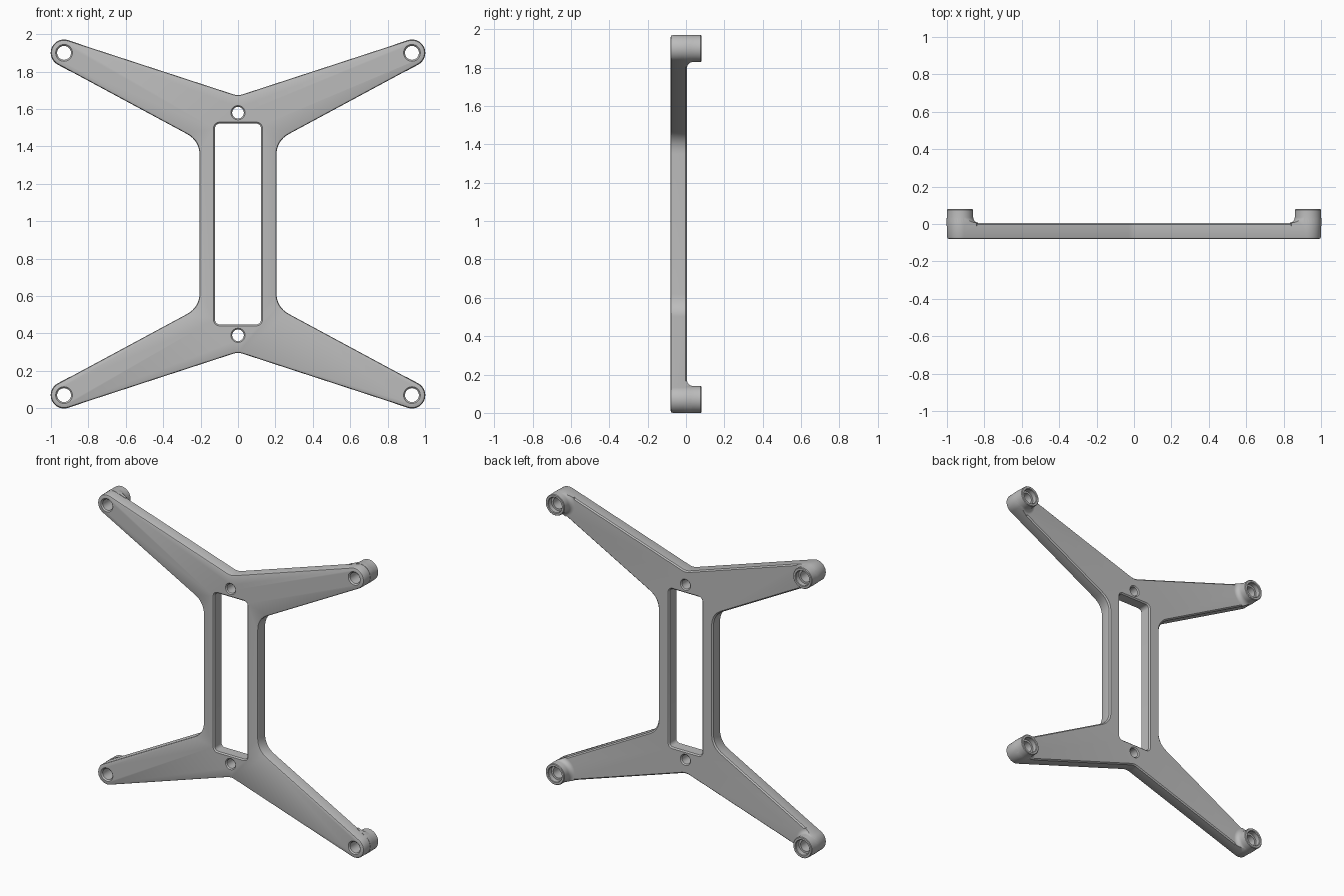
import bpy, bmesh
from math import sin, cos, pi, atan2, acos
from mathutils import Vector

cube = bpy.data.objects.get("Cube")
if cube:
    bpy.data.objects.remove(cube, do_unlink=True)

MID = 0.985                      # half of the height
BOSS = Vector((0.93, 0.915))     # corner boss centre, relative to the middle
FRONT, BACK, TIP = -0.08, 0.006, 0.08

grey = bpy.data.materials.new("satin grey")
grey.use_nodes = True
tone = (0.5, 0.5, 0.5, 1)
grey.diffuse_color = tone
grey.node_tree.nodes["Principled BSDF"].inputs["Base Color"].default_value = tone


def bezier(a, b, c, start=0.0, steps=8):
    ts = [start + (1 - start) * i / steps for i in range(steps + 1)]
    return [a * (1 - t) ** 2 + b * 2 * t * (1 - t) + c * t * t for t in ts]


def outline(grow=0.0):
    """Four-armed outline: one quarter, then mirrored twice."""
    r = 0.07 + grow
    notch = Vector((0, 0.685 + grow))
    waist = Vector((0.205 + grow, 0.445 - 0.6 * grow))

    def tangent(p, side):
        d = p - BOSS
        return atan2(d.y, d.x) % (2 * pi) + side * acos(r / d.length)

    a0, a1 = tangent(notch, -1), tangent(waist, 1) - 2 * pi
    arc = [BOSS + r * Vector((cos(a), sin(a)))
           for a in (a0 + (a1 - a0) * i / 24 for i in range(25))]
    along = notch + (arc[0] - notch).normalized() * 0.03
    quarter = bezier(Vector((-along.x, along.y)), notch, along, 0.5, 3) + arc
    out = waist + (arc[-1] - waist).normalized() * 0.08
    quarter += bezier(out, waist, waist - Vector((0, 0.08)))
    quarter[0].x = 0
    right = quarter + [Vector((p.x, -p.y)) for p in reversed(quarter)]
    return right + [Vector((-p.x, p.y)) for p in reversed(right[1:-1])]


def circle(centre, r, n=48):
    return [centre + r * Vector((cos(2 * pi * i / n), sin(2 * pi * i / n))) for i in range(n)]


def slot(grow=0.0):
    w, h, r = 0.123, 0.537, 0.025
    pts = []
    for k, (sx, sz) in enumerate(((1, 1), (-1, 1), (-1, -1), (1, -1))):
        c = Vector((sx * (w - r), sz * (h - r)))
        for i in range(7):
            a = (k + i / 6) * pi / 2
            pts.append(c + (r + grow) * Vector((cos(a), sin(a))))
    return pts


def loft(name, sections):
    """Closed solid through matching loops, each at its own depth."""
    bm = bmesh.new()
    rings = [[bm.verts.new((p.x, y, p.y + MID)) for p in loop] for y, loop in sections]
    for a, b in zip(rings, rings[1:]):
        for i in range(len(a)):
            j = (i + 1) % len(a)
            bm.faces.new((a[i], a[j], b[j], b[i]))
    bm.faces.new(rings[0])
    bm.faces.new(rings[-1])
    bmesh.ops.recalc_face_normals(bm, faces=bm.faces)
    mesh = bpy.data.meshes.new(name)
    bm.to_mesh(mesh)
    bm.free()
    mesh.materials.append(grey)
    ob = bpy.data.objects.new(name, mesh)
    bpy.context.collection.objects.link(ob)
    return ob


def turned(name, centre, profile):
    return loft(name, [(y, circle(centre, r)) for y, r in profile])


def combine(target, tool, operation):
    mod = target.modifiers.new(operation.lower(), 'BOOLEAN')
    mod.object, mod.operation, mod.solver = tool, operation, 'EXACT'
    bpy.context.view_layer.update()
    result = bpy.data.meshes.new_from_object(
        target.evaluated_get(bpy.context.evaluated_depsgraph_get()))
    target.modifiers.clear()
    target.data = result
    bpy.data.objects.remove(tool, do_unlink=True)


# Flat plate with softened rims
frame = loft("cross_frame", [
    (FRONT, outline(-0.01)), (FRONT + 0.003, outline(-0.003)), (FRONT + 0.01, outline()),
    (BACK - 0.008, outline()), (BACK, outline(-0.008))])

# Corner bosses, filleted into the back of the arms
corners = [Vector((sx * BOSS.x, sz * BOSS.y)) for sx in (-1, 1) for sz in (-1, 1)]
R, F = 0.0705, 0.03
fillet = [(BACK + F * (1 - cos(a)), R + F * (1 - sin(a)))
          for a in (i * pi / 12 for i in range(7))]
for c in corners:
    boss = turned("boss", c, [(-0.01, R + F)] + fillet + [(TIP - 0.004, R), (TIP, R - 0.004)])
    combine(boss, loft("trim", [(-0.2, outline(0.0015)), (0.2, outline(0.0015))]), 'INTERSECT')
    combine(frame, boss, 'UNION')

# Stepped screw holes through the bosses
for c in corners:
    combine(frame, turned("hole", c, [
        (FRONT - 0.01, 0.055), (FRONT + 0.008, 0.037), (TIP - 0.035, 0.037),
        (TIP - 0.035, 0.05), (TIP - 0.004, 0.05), (TIP + 0.01, 0.062)]), 'DIFFERENCE')

# Centre holes above and below the slot
for s in (-1, 1):
    combine(frame, turned("hole", Vector((0, s * 0.595)), [
        (FRONT - 0.01, 0.048), (FRONT + 0.007, 0.031),
        (BACK - 0.007, 0.031), (BACK + 0.01, 0.048)]), 'DIFFERENCE')

# Long central slot
combine(frame, loft("slot", [
    (FRONT - 0.01, slot(0.018)), (FRONT + 0.008, slot()),
    (BACK - 0.008, slot()), (BACK + 0.01, slot(0.018))]), 'DIFFERENCE')

bpy.ops.object.select_all(action='DESELECT')
frame.select_set(True)
bpy.context.view_layer.objects.active = frame
bpy.ops.object.shade_smooth_by_angle(angle=0.52)
